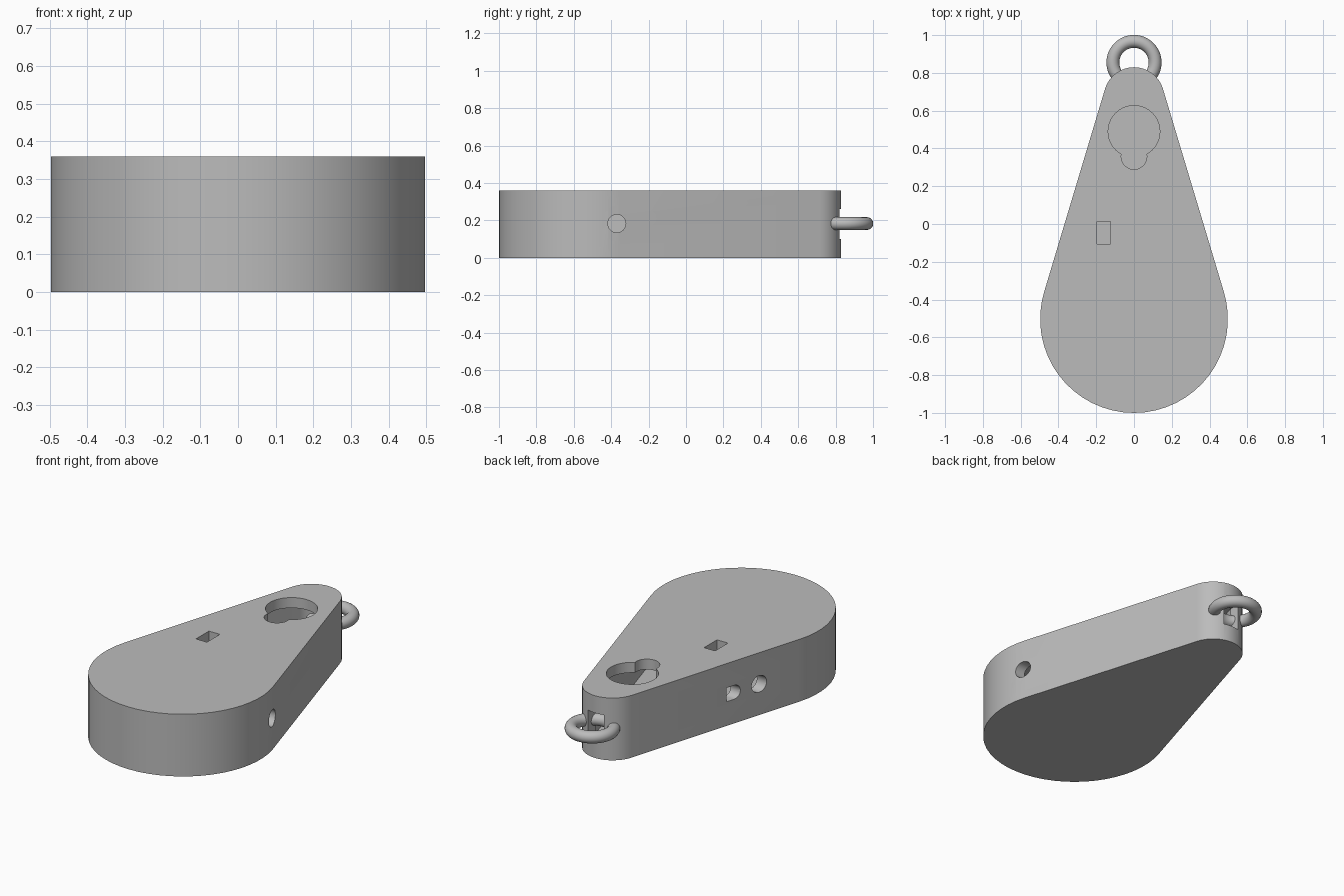
import bpy, bmesh, math
from math import sin, cos, pi

if "Cube" in bpy.data.objects:
    bpy.data.objects.remove(bpy.data.objects["Cube"])

grey = bpy.data.materials.new("plain grey")
grey.diffuse_color = (0.5, 0.5, 0.5, 1)
grey.use_nodes = True
grey.node_tree.nodes["Principled BSDF"].inputs["Base Color"].default_value = grey.diffuse_color


def arc(cx, cy, r, a0, a1, n):
    return [(cx + r * cos(a0 + (a1 - a0) * i / n), cy + r * sin(a0 + (a1 - a0) * i / n))
            for i in range(n + 1)]


def circle(cx, cy, r, n=32):
    return arc(cx, cy, r, 0, 2 * pi, n)[:-1]


def rect(x0, x1, y0, y1):
    return [(x0, y0), (x1, y0), (x1, y1), (x0, y1)]


def prism(name, pts, lo, hi, axis="z"):
    """Extrude a closed profile: (x, y) along z, or (y, z) along x."""
    bm = bmesh.new()
    place = (lambda p, t: (p[0], p[1], t)) if axis == "z" else (lambda p, t: (t, p[0], p[1]))
    a = [bm.verts.new(place(p, lo)) for p in pts]
    b = [bm.verts.new(place(p, hi)) for p in pts]
    bm.faces.new(a[::-1])
    bm.faces.new(b)
    for i in range(len(pts)):
        j = (i + 1) % len(pts)
        bm.faces.new((a[i], a[j], b[j], b[i]))
    bmesh.ops.recalc_face_normals(bm, faces=bm.faces)
    me = bpy.data.meshes.new(name)
    bm.to_mesh(me)
    bm.free()
    me.materials.append(grey)
    ob = bpy.data.objects.new(name, me)
    bpy.context.collection.objects.link(ob)
    return ob


def teardrop(inset):
    """Large and small end arcs joined by their tangent lines."""
    t = math.asin((0.497 - 0.16) / 1.17)
    return (arc(0, 0.67, 0.16 - inset, t, pi - t, 16)
            + arc(0, -0.503, 0.497 - inset, pi - t, 2 * pi + t, 32))


def smooth(ob):
    bpy.ops.object.select_all(action="DESELECT")
    ob.select_set(True)
    bpy.context.view_layer.objects.active = ob
    bpy.ops.object.shade_smooth_by_angle(angle=math.radians(30))


# hollow teardrop body
body = prism("body", teardrop(0), 0, 0.36)

# cavity, then keyhole and window in the top, holes in the sides, slot in the tip
d_shape = [(0.11, 0.14)] + [(0.11, 0.22)] + arc(0.06, 0.18, 0.04, pi / 2, 1.5 * pi, 12)
cutters = [
    prism("cavity", teardrop(0.06), 0.06, 0.30),
    prism("keyhole_large", circle(0, 0.49, 0.137, 40), 0.2, 0.5),
    prism("keyhole_small", circle(0, 0.357, 0.068), 0.2, 0.5),
    prism("top_window", rect(-0.195, -0.125, -0.105, 0.013), 0.2, 0.5),
    prism("right_hole", circle(-0.37, 0.183, 0.048), 0.3, 0.7, "x"),
    prism("left_hole", circle(-0.10, 0.18, 0.048), -0.7, -0.2, "x"),
    prism("left_d_hole", d_shape, -0.7, -0.2, "x"),
    prism("tip_slot", rect(0.7, 0.95, 0.10, 0.26), -0.05, 0.05, "x"),
]
for c in cutters:
    m = body.modifiers.new(c.name, "BOOLEAN")
    m.operation, m.solver, m.object = "DIFFERENCE", "EXACT", c
bpy.context.view_layer.update()
cut = bpy.data.meshes.new_from_object(body.evaluated_get(bpy.context.evaluated_depsgraph_get()))
body.modifiers.clear()
body.data = cut
for c in cutters:
    bpy.data.objects.remove(c)
smooth(body)

# hanging ring through the tip
bpy.ops.mesh.primitive_torus_add(location=(0, 0.855, 0.183), major_radius=0.112,
                                 minor_radius=0.034, major_segments=48, minor_segments=20)
ring = bpy.context.object
ring.name = "hanging_ring"
ring.data.materials.append(grey)
smooth(ring)
